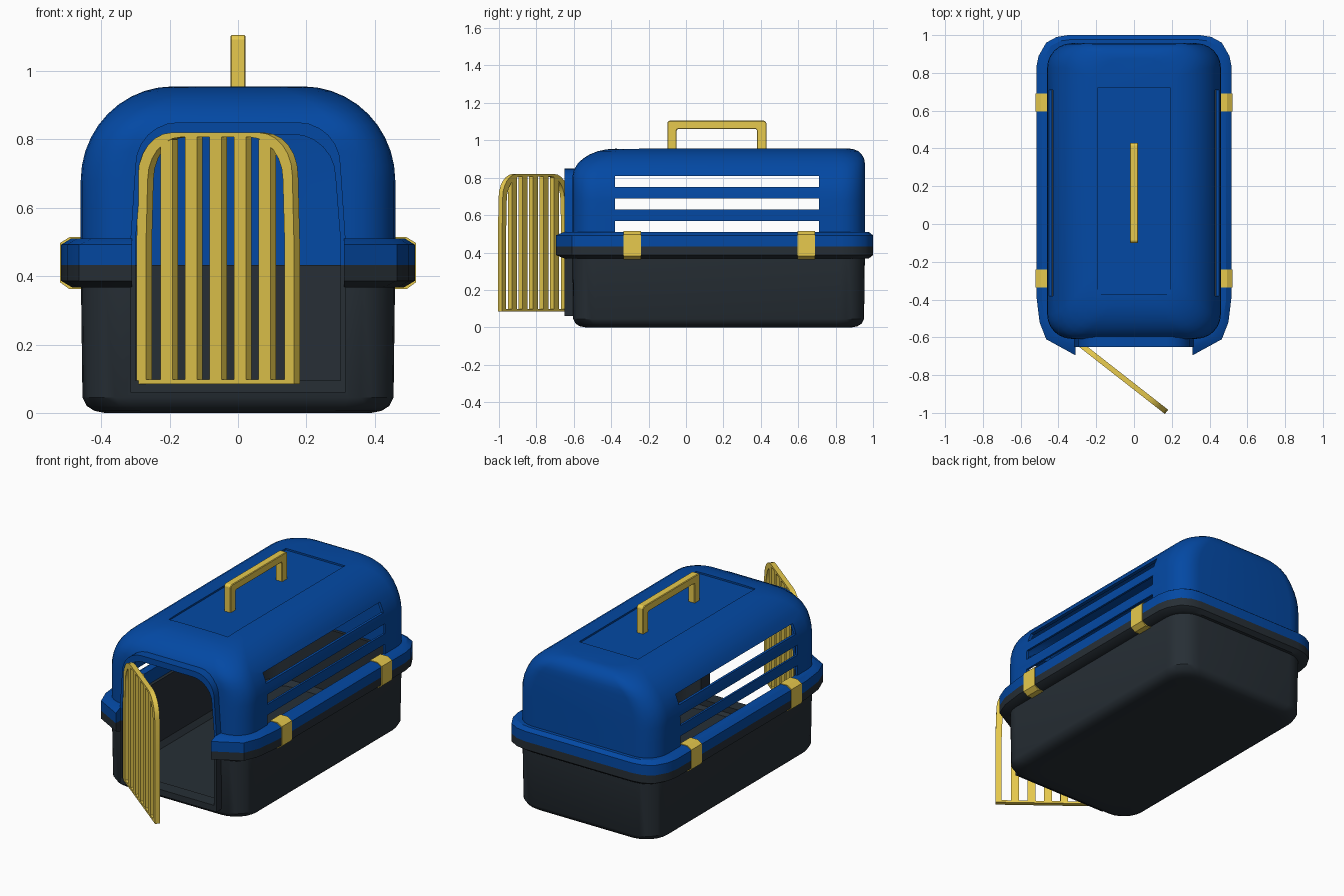
import bpy, bmesh, math
from mathutils import Matrix, Vector

if "Cube" in bpy.data.objects:
    bpy.data.objects.remove(bpy.data.objects["Cube"])

SPLIT = 0.433  # height where the dark tray meets the blue top


def material(name, rgb):
    m = bpy.data.materials.new(name)
    m.diffuse_color = (*rgb, 1)
    m.use_nodes = True
    m.node_tree.nodes["Principled BSDF"].inputs["Base Color"].default_value = m.diffuse_color
    return m


BLUE = material("blue plastic", (0.001, 0.066, 0.37))
DARK = material("dark grey plastic", (0.020, 0.028, 0.036))
GOLD = material("mustard plastic", (0.80, 0.59, 0.075))


def finish(name, bm, mats):
    bmesh.ops.recalc_face_normals(bm, faces=bm.faces)
    if len(mats) == 2:  # two-colour parts: cut at the seam, colour by height
        bmesh.ops.bisect_plane(bm, geom=bm.verts[:] + bm.edges[:] + bm.faces[:],
                               plane_co=(0, 0, SPLIT), plane_no=(0, 0, 1))
        for f in bm.faces:
            f.material_index = int(f.calc_center_median().z > SPLIT)
    me = bpy.data.meshes.new(name)
    bm.to_mesh(me)
    bm.free()
    for m in mats:
        me.materials.append(m)
    ob = bpy.data.objects.new(name, me)
    bpy.context.collection.objects.link(ob)
    return ob


def loft(name, rings, mats, cyclic=False):
    """Skin equal-length rings; cap the ends or join last ring to first."""
    bm = bmesh.new()
    vs = [[bm.verts.new(p) for p in r] for r in rings]
    n = len(rings[0])
    for a, b in zip(vs, vs[1:] + ([vs[0]] if cyclic else [])):
        for i in range(n):
            j = (i + 1) % n
            bm.faces.new((a[i], a[j], b[j], b[i]))
    if not cyclic:
        bm.faces.new(vs[0])
        bm.faces.new(vs[-1])
    return finish(name, bm, mats)


def box(name, lo, hi, mats):
    rings = [[(lo[0], lo[1], z), (hi[0], lo[1], z), (hi[0], hi[1], z), (lo[0], hi[1], z)]
             for z in (lo[2], hi[2])]
    return loft(name, rings, mats)


def activate(ob):
    bpy.ops.object.select_all(action='DESELECT')
    ob.select_set(True)
    bpy.context.view_layer.objects.active = ob


def cut(ob, cutter):
    activate(ob)
    mod = ob.modifiers.new("cut", 'BOOLEAN')
    mod.operation, mod.solver, mod.object = 'DIFFERENCE', 'EXACT', cutter
    bpy.ops.object.modifier_apply(modifier=mod.name)
    bpy.data.objects.remove(cutter)


def smooth(ob):
    activate(ob)
    bpy.ops.object.shade_smooth_by_angle(angle=math.radians(32))


def plan(w, yf, yb, z, r=0.13, n=6):
    """Rounded rectangle at height z."""
    pts = []
    for cx, cy, a0 in ((w - r, yb - r, 0), (-w + r, yb - r, 90),
                       (-w + r, yf + r, 180), (w - r, yf + r, 270)):
        for k in range(n + 1):
            a = math.radians(a0 + 90 * k / n)
            pts.append((cx + r * math.cos(a), cy + r * math.sin(a), z))
    return pts


def inset(z, z0, size):
    """Ellipse falloff: 0 below z0, size at the roof."""
    t = min(1, max(0, (z - z0) / (0.955 - z0)))
    return size * (1 - math.sqrt(1 - t * t))


def arch(w, bottom, top, y, taper=0.015):
    """Door-shaped outline, slightly tapered with rounded top corners."""
    half = [(w, bottom), (w, 0.50)]
    for k in range(7):
        a = math.radians(15 * k)
        half.append((w - taper - 0.125 * (1 - math.cos(a)), top - 0.125 * (1 - math.sin(a))))
    return [(x, y, z) for x, z in half] + [(-x, y, z) for x, z in reversed(half)]


def opening():
    return loft("opening_cutter", [arch(0.30, 0.095, 0.815, y) for y in (-1.0, -0.5)], [])


# Upper shell: thin and hollow, domed roof
levels = [SPLIT, 0.60] + [0.68 + 0.275 * math.sin(math.radians(a)) for a in range(0, 91, 9)]


def top_ring(z, t, roof):
    zz = SPLIT + (z - SPLIT) * (1 - roof / (0.955 - SPLIT))
    return plan(0.46 - inset(z, 0.68, 0.27) - t, -0.608 + inset(z, 0.80, 0.23) + t,
                0.957 - inset(z, 0.875, 0.08) - t, zz)


upper = loft("upper_shell", [top_ring(z, 0, 0) for z in reversed(levels)]
             + [top_ring(z, 0.012, 0.022) for z in levels], [BLUE])
cut(upper, opening())
for z in (0.51, 0.63, 0.75):  # side vents
    cut(upper, box("vent_cutter", (-1, -0.38, z), (1, 0.71, z + 0.058), []))
cut(upper, box("roof_panel_cutter", (-0.192, -0.37, 0.945), (0.192, 0.72, 1.0), []))
smooth(upper)

# Lower tray: hollow, rounded base
base = [(0, 0.07), (0.006, 0.04), (0.02, 0.018), (0.045, 0.005), (SPLIT, 0)]
tray_ring = lambda z, i: plan(0.46 - i, -0.608 + i, 0.957 - i, z)
tray = loft("lower_tray", [tray_ring(z, i) for z, i in reversed(base)]
            + [tray_ring(0, 0.12)], [DARK])
cut(tray, loft("tray_cavity", [tray_ring(0.04, 0.05), tray_ring(0.07, 0.03),
                               tray_ring(0.6, 0.03)], []))
cut(tray, opening())
smooth(tray)

# Rim around the seam, open at the doorway
outer = [(0.31, -0.695), (0.465, -0.61), (0.50, -0.52), (0.517, -0.38), (0.517, 0.83),
         (0.505, 0.89), (0.465, 0.96), (0.41, 0.99), (0.35, 1.0)]
inner = [(0.31, -0.60), (0.38, -0.588), (0.435, -0.51), (0.453, -0.42), (0.453, 0.82),
         (0.44, 0.88), (0.41, 0.922), (0.36, 0.945), (0.30, 0.95)]
section = [(0, 0.367), (0.5, 0.367), (1, 0.386), (1, 0.492), (0.55, 0.51), (0, 0.51)]
half = [[(i[0] + (o[0] - i[0]) * f, i[1] + (o[1] - i[1]) * f, z) for f, z in section]
        for o, i in zip(outer, inner)]
rim = loft("seam_rim", half + [[(-x, y, z) for x, y, z in r] for r in reversed(half)],
           [DARK, BLUE])
smooth(rim)

# Raised frame around the doorway
frame = loft("door_surround", [arch(0.315, 0.06, 0.85, -0.65), arch(0.315, 0.06, 0.85, -0.57),
                               arch(0.30, 0.095, 0.815, -0.57), arch(0.30, 0.095, 0.815, -0.65)],
             [DARK, BLUE], cyclic=True)
smooth(frame)

# Side clips
clip = [(0.445, 0.514), (0.493, 0.514), (0.5205, 0.497), (0.5205, 0.382), (0.493, 0.362),
        (0.445, 0.362)]
for side, s in (("right", 1), ("left", -1)):
    for end, y in (("front", -0.335), ("back", 0.595)):
        loft(f"{end}_{side}_clip", [[(s * x, yy, z) for x, z in clip] for yy in (y, y + 0.095)],
             [GOLD])

# Carry handle
prof = [(-0.10, 0.93), (-0.10, 1.095), (-0.09, 1.105), (0.42, 1.105), (0.43, 1.095), (0.43, 0.93),
        (0.38, 0.93), (0.38, 1.055), (0.375, 1.06), (-0.045, 1.06), (-0.05, 1.055), (-0.05, 0.93)]
handle = loft("carry_handle", [[(x, y, z) for y, z in prof] for x in (-0.022, 0.022)], [GOLD])
bev = handle.modifiers.new("soft edges", 'BEVEL')
bev.width, bev.segments = 0.005, 1
activate(handle)
bpy.ops.object.modifier_apply(modifier=bev.name)

# Open door: arched frame with vertical bars, swung about its left edge
W, T = 0.292, 0.014
swing = (Matrix.Translation(Vector((-0.288, -0.635, 0))) @ Matrix.Rotation(math.radians(-38), 4, 'Z')
         @ Matrix.Translation(Vector((W, 0, 0))))
door = [loft("door_frame", [arch(W, 0.085, 0.82, -T, 0.006), arch(W, 0.085, 0.82, T, 0.006),
                            arch(W - 0.035, 0.098, 0.807, T, 0.006),
                            arch(W - 0.035, 0.098, 0.807, -T, 0.006)],
             [GOLD], cyclic=True)]
for k in range(-2, 3):
    x, top = k * 0.091, 0.812 if abs(k) < 2 else 0.80
    door.append(box(f"door_bar_{k + 3}", (x - 0.022, -T * 0.95, 0.09), (x + 0.022, T * 0.95, top),
                    [GOLD]))
for ob in door:
    ob.data.transform(swing)
smooth(door[0])
